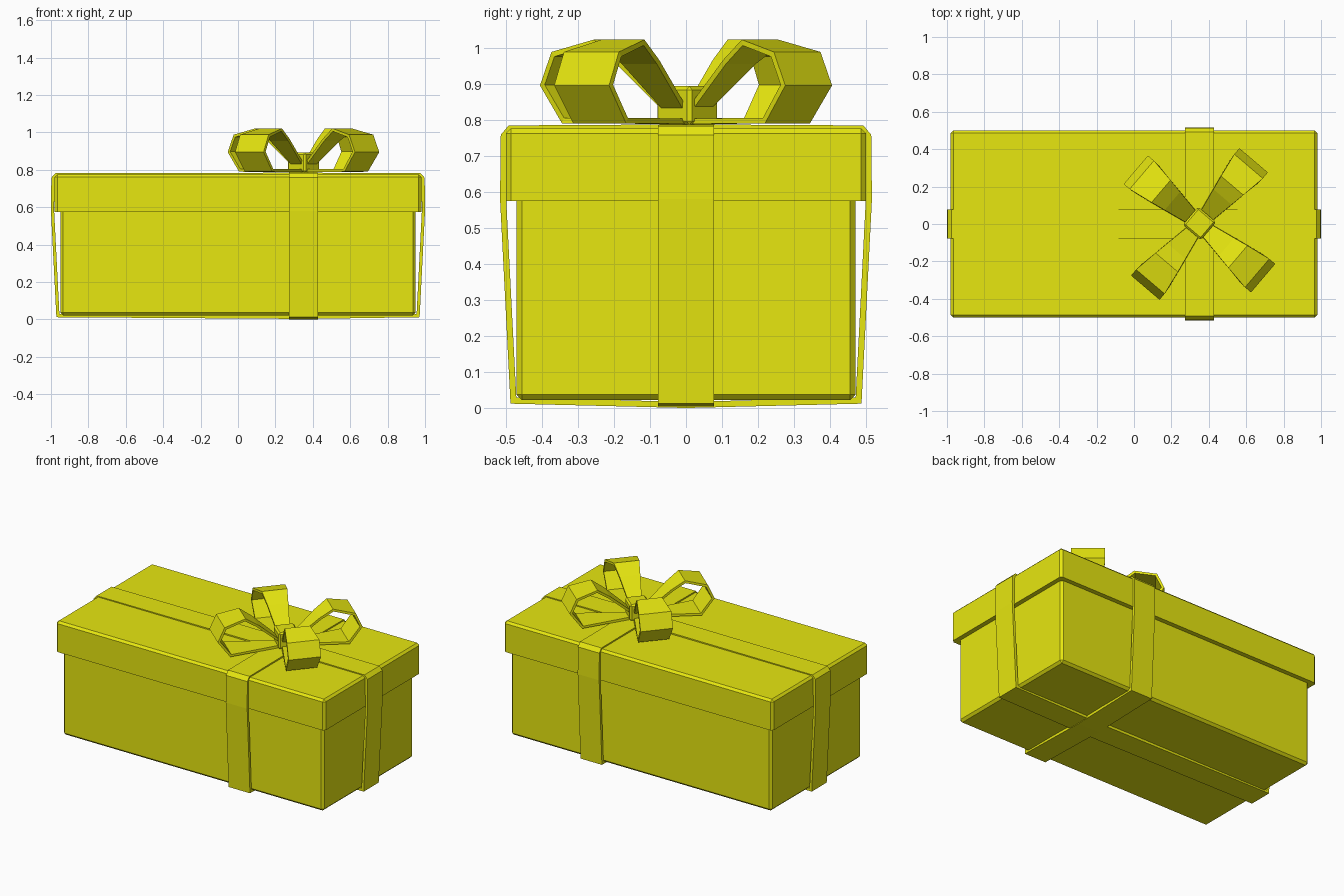
import bpy, bmesh, math
from mathutils import Matrix, Vector

if "Cube" in bpy.data.objects:
    bpy.data.objects.remove(bpy.data.objects["Cube"])

yellow = bpy.data.materials.new("olive yellow")
yellow.diffuse_color = (0.8, 0.8, 0.005, 1)
yellow.use_nodes = True
yellow.node_tree.nodes["Principled BSDF"].inputs["Base Color"].default_value = yellow.diffuse_color


def finish(name, bm, matrix=None):
    bmesh.ops.recalc_face_normals(bm, faces=bm.faces)
    if matrix:
        bm.transform(matrix)
    mesh = bpy.data.meshes.new(name)
    bm.to_mesh(mesh)
    bm.free()
    mesh.materials.append(yellow)
    obj = bpy.data.objects.new(name, mesh)
    bpy.context.collection.objects.link(obj)
    return obj


def block(name, hx, hy, z0, z1, bevel, matrix=None, keep=None):
    """Box with flat chamfers; keep = z level whose edges stay sharp."""
    bm = bmesh.new()
    bmesh.ops.create_cube(bm, size=1)
    for v in bm.verts:
        v.co = (v.co.x * 2 * hx, v.co.y * 2 * hy, z1 if v.co.z > 0 else z0)
    edges = [e for e in bm.edges
             if keep is None or any(abs(v.co.z - keep) > 1e-4 for v in e.verts)]
    bmesh.ops.bevel(bm, geom=edges, offset=bevel, segments=1, affect='EDGES')
    return finish(name, bm, matrix)


def inset(points, t):
    """Mitred inward offset of a counter-clockwise outline."""
    out = []
    n = len(points)
    for i in range(n):
        p = Vector(points[i])
        d1 = (p - Vector(points[i - 1])).normalized()
        d2 = (Vector(points[(i + 1) % n]) - p).normalized()
        n1, n2 = Vector((-d1.y, d1.x)), Vector((-d2.y, d2.x))
        out.append(p + (n1 + n2) * (t / max(1 + n1.dot(n2), 0.35)))
    return out


def band(name, outline, t, half_width, matrix):
    """Closed ribbon loop in the xz plane, given thickness and width by x."""
    bm = bmesh.new()
    rings = []
    for (x, z), (u, w) in zip(outline, inset(outline, t)):
        h = half_width(x)
        rings.append([bm.verts.new(c) for c in
                      ((x, -h, z), (x, h, z), (u, h, w), (u, -h, w))])
    for a, b in zip(rings, rings[1:] + rings[:1]):
        for k in range(4):
            m = (k + 1) % 4
            bm.faces.new((a[k], a[m], b[m], b[k]))
    return finish(name, bm, matrix)


# box and overhanging lid
block("box_body", 0.95, 0.47, 0.022, 0.60, 0.015)
block("box_lid", 0.98, 0.50, 0.575, 0.776, 0.014, keep=0.575)


# two ribbons wrapped right round the box, tapering in below the lid
def wrap(half, low, mid, top):
    side = [(half - 0.029, 0.012), (half, 0.58), (half - 0.002, 0.758),
            (half - 0.024, top - 0.003)]
    return ([(mid, low)] + side + [(mid, top)]
            + [(-x, z) for x, z in reversed(side)])


band("long_ribbon", wrap(1.0, 0.003, 0.35, 0.785), 0.017, lambda x: 0.078,
     Matrix.Identity(4))
band("cross_ribbon", wrap(0.516, 0.0, 0.0, 0.787), 0.017, lambda x: 0.078,
     Matrix.Translation((0.35, 0, 0)) @ Matrix.Rotation(math.pi / 2, 4, 'Z'))

# bow: four widening loops and a knot
loop = [(0.02, 0.788), (0.37, 0.790), (0.447, 0.895), (0.405, 0.988),
        (0.27, 1.022), (0.19, 0.966), (0.03, 0.825)]
for k in range(4):
    turn = Matrix.Rotation(math.radians(49.6 + 90 * k), 4, 'Z')
    band(f"bow_loop_{k + 1}", loop, 0.015,
         lambda r: 0.035 + 0.065 * min(1, max(0, r - 0.03) / 0.36),
         Matrix.Translation((0.35, 0, 0)) @ turn)
block("bow_knot", 0.063, 0.063, 0.785, 0.893, 0.01,
      Matrix.Translation((0.35, 0.003, 0))
      @ Matrix.Rotation(math.radians(49.6), 4, 'Z'))
